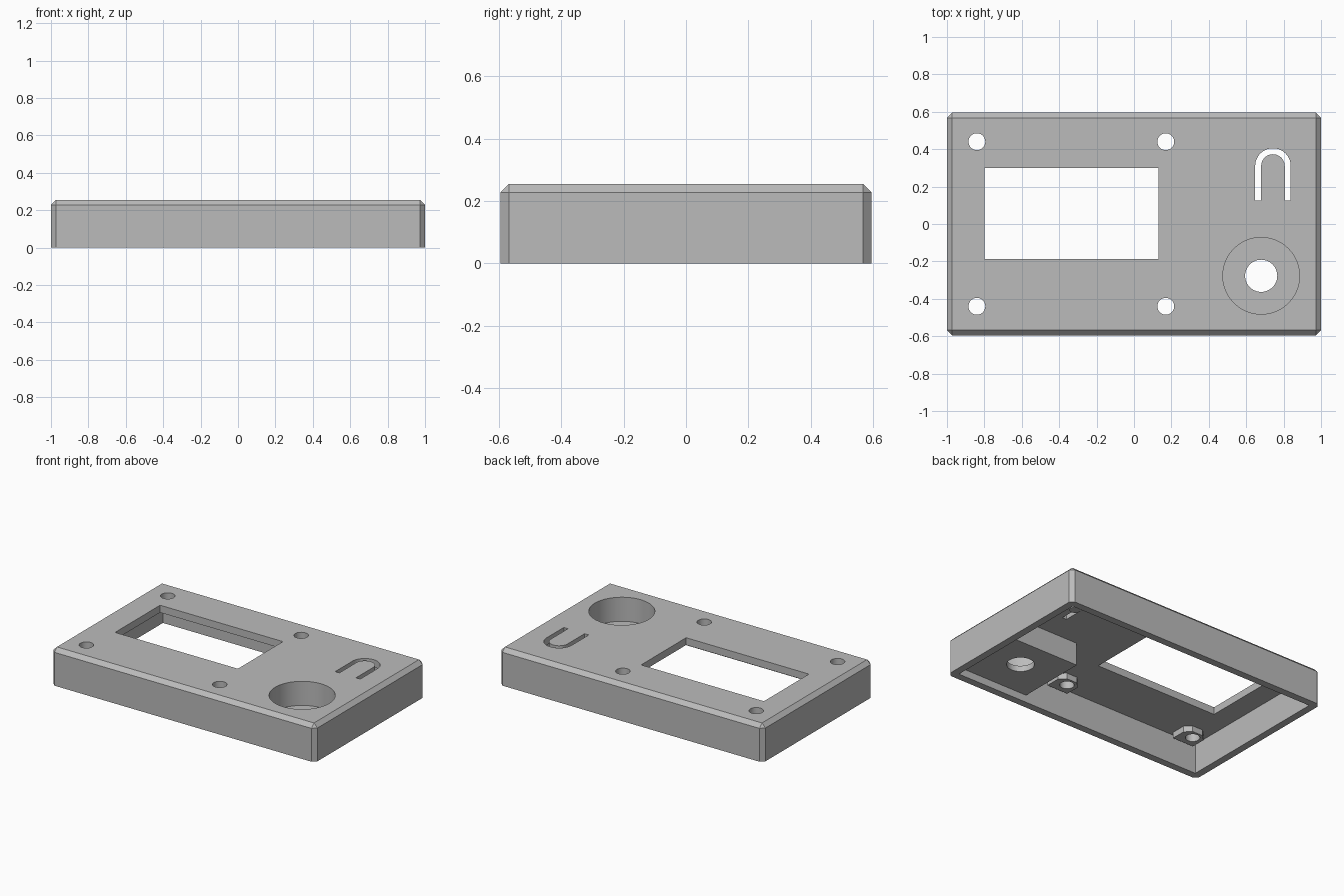
import bpy, bmesh
from math import pi, cos, sin

if "Cube" in bpy.data.objects:
    bpy.data.objects.remove(bpy.data.objects["Cube"])

TOP, CHAMFER, WALL = 0.255, 0.027, 0.05
UNDER = TOP - WALL      # underside of the face plate
BURY = TOP - WALL / 2   # height at which added parts end inside the plate

grey = bpy.data.materials.new("light grey plastic")
grey.use_nodes = True
colour = (0.5, 0.5, 0.5, 1)
grey.diffuse_color = colour
grey.node_tree.nodes["Principled BSDF"].inputs["Base Color"].default_value = colour


def prism(name, outline, z0, z1):
    """Extrude a flat outline between two heights."""
    bm = bmesh.new()
    face = bm.faces.new([bm.verts.new((x, y, z0)) for x, y in outline])
    ext = bmesh.ops.extrude_face_region(bm, geom=[face])
    verts = [v for v in ext["geom"] if isinstance(v, bmesh.types.BMVert)]
    bmesh.ops.translate(bm, verts=verts, vec=(0, 0, z1 - z0))
    bmesh.ops.recalc_face_normals(bm, faces=bm.faces)
    mesh = bpy.data.meshes.new(name)
    bm.to_mesh(mesh)
    bm.free()
    mesh.materials.append(grey)
    obj = bpy.data.objects.new(name, mesh)
    bpy.context.collection.objects.link(obj)
    return obj


def rect(x0, x1, y0, y1):
    return [(x0, y0), (x1, y0), (x1, y1), (x0, y1)]


def arc(x, y, r, a0, a1, n):
    return [(x + r * cos(a0 + (a1 - a0) * i / n), y + r * sin(a0 + (a1 - a0) * i / n))
            for i in range(n + 1)]


def circle(x, y, r, n=64):
    return arc(x, y, r, 0, 2 * pi, n)[:-1]


# Outer body with chamfered upright and top edges
body = prism("enclosure_lid", rect(-1, 1, -0.595, 0.595), 0, TOP)
bm = bmesh.new()
bm.from_mesh(body.data)
edges = [e for e in bm.edges if max(v.co.z for v in e.verts) > TOP / 2]
bmesh.ops.bevel(bm, geom=edges, offset=CHAMFER, segments=1, affect='EDGES')
bm.to_mesh(body.data)
bm.free()
bpy.context.view_layer.objects.active = body
body.select_set(True)


def combine(part, operation):
    """Join or cut a part into the body, then discard it."""
    part.hide_render = True
    mod = body.modifiers.new(part.name, 'BOOLEAN')
    mod.operation, mod.object, mod.solver = operation, part, 'EXACT'
    bpy.ops.object.modifier_apply(modifier=mod.name)
    bpy.data.objects.remove(part)


def add(*args):
    combine(prism(*args), 'UNION')


def cut(*args):
    combine(prism(*args), 'DIFFERENCE')


# Open underside
cut("cavity", rect(-1 + WALL, 1 - WALL, -0.595 + WALL, 0.595 - WALL), -0.1, UNDER)

# Square housing around the round well, and the post under the button
add("well_housing", rect(0.41, 0.97, -0.57, -0.06), 0.05, BURY)
add("button_post", circle(0.743, 0.32, 0.035, 32), 0.15, BURY)

# Screw bosses with clipped inner corners, then their holes
for x in (-0.84, 0.17):
    for side in (-1, 1):
        y = side * 0.44
        inner, outer, clip = y - side * 0.06, y + side * 0.08, y - side * 0.02
        add("screw_boss", [(x - 0.07, outer), (x + 0.09, outer), (x + 0.09, clip),
                           (x + 0.05, inner), (x - 0.03, inner), (x - 0.07, clip)],
            0.165, BURY)
        cut("screw_hole", circle(x, y, 0.045, 40), 0.1, 0.3)

# Display window
cut("window", rect(-0.8, 0.13, -0.187, 0.3), 0.1, 0.3)

# Round well with a smaller hole through its floor
cut("well", circle(0.68, -0.277, 0.205, 80), 0.09, 0.3)
cut("well_hole", circle(0.68, -0.277, 0.086, 48), 0, 0.2)

# Arched slot that frees the button tab
slot = [(0.838, 0.125)] + arc(0.743, 0.31, 0.095, 0, pi, 28) + [(0.648, 0.125)]
slot += [(0.68, 0.125)] + arc(0.743, 0.31, 0.063, pi, 0, 28) + [(0.806, 0.125)]
cut("button_slot", slot, 0.1, 0.3)

bpy.ops.object.shade_smooth_by_angle(angle=pi / 6)
